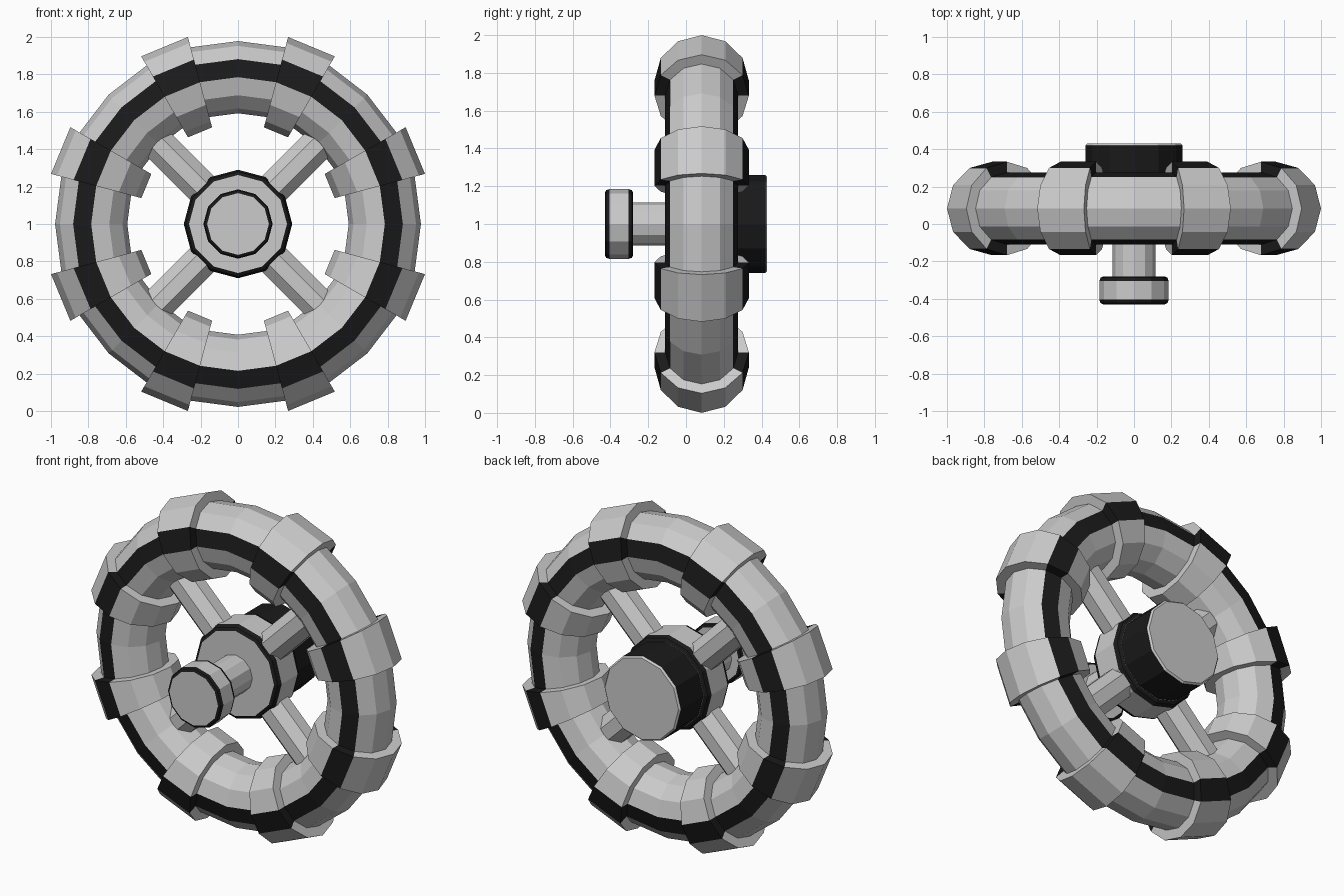
import bpy, bmesh
from math import cos, sin, pi, radians

if "Cube" in bpy.data.objects:
    bpy.data.objects.remove(bpy.data.objects["Cube"])

C = (0.0, 0.083, 1.0)          # wheel centre; the axle runs along y
grey = bpy.data.materials.new("grey")
grey.diffuse_color = (0.8, 0.8, 0.8, 1)
grey.use_nodes = True
grey.node_tree.nodes["Principled BSDF"].inputs["Base Color"].default_value = grey.diffuse_color
black = bpy.data.materials.new("black")
black.diffuse_color = (0.01, 0.01, 0.01, 1)
black.use_nodes = True
black.node_tree.nodes["Principled BSDF"].inputs["Base Color"].default_value = black.diffuse_color


def finish(name, bm):
    bmesh.ops.recalc_face_normals(bm, faces=bm.faces)
    me = bpy.data.meshes.new(name)
    bm.to_mesh(me)
    bm.free()
    me.materials.append(grey)
    me.materials.append(black)
    ob = bpy.data.objects.new(name, me)
    bpy.context.collection.objects.link(ob)
    return ob


def lathe(name, profile, dark=(), sides=12):
    """Turn (y, radius) points round the axle; dark lists the black bands."""
    bm = bmesh.new()
    rings = [[bm.verts.new((r * cos(2 * pi * k / sides), y,
                            C[2] + r * sin(2 * pi * k / sides)))
              for k in range(sides)] for y, r in profile]
    for i in range(len(rings) - 1):
        a, b = rings[i], rings[i + 1]
        for k in range(sides):
            n = (k + 1) % sides
            bm.faces.new((a[k], a[n], b[n], b[k])).material_index = int(i in dark)
    bm.faces.new(rings[0])
    bm.faces.new(rings[-1])
    return finish(name, bm)


def rim():
    """24-step ring with a 12-sided section and eight raised collars."""
    major, thin, thick = 0.785, 0.193, 0.25
    steps = []
    for k in range(24):
        sizes = {0: (thin,), 1: (thin, thick), 2: (thick, thin)}[k % 3]
        steps += [(radians(15 * k), s) for s in sizes]
    bm = bmesh.new()
    rings = []
    for a, s in steps:
        ring = []
        for j in range(12):
            t = pi * j / 6
            r = major + s * cos(t)
            ring.append(bm.verts.new((r * cos(a), C[1] + s * sin(t), C[2] + r * sin(a))))
        rings.append(ring)
    for i, p in enumerate(rings):
        q = rings[(i + 1) % len(rings)]
        for j in range(12):
            n = (j + 1) % 12
            f = bm.faces.new((p[j], p[n], q[n], q[j]))
            f.material_index = int(j in (2, 9))   # black stripe front and back
    return finish("wheel_rim", bm)


def spoke(i):
    """Eight-sided bar from hub to rim on a diagonal."""
    a = radians(45 + 90 * i)
    bm = bmesh.new()
    ends = []
    for d in (0.2, 0.68):
        ring = []
        for k in range(8):
            t = pi * (k + 0.5) / 4
            u, v = 0.098 * cos(t), 0.098 * sin(t)
            ring.append(bm.verts.new((d * cos(a) - u * sin(a), C[1] + v,
                                      C[2] + d * sin(a) + u * cos(a))))
        ends.append(ring)
    for k in range(8):
        n = (k + 1) % 8
        bm.faces.new((ends[0][k], ends[0][n], ends[1][n], ends[1][k]))
    for ring in ends:
        bm.faces.new(ring)
    return finish(f"spoke_{i + 1}", bm)


rim()
for i in range(4):
    spoke(i)

# Hub with black chamfers
lathe("hub", [(-0.025, 0.262), (-0.015, 0.28), (0.01, 0.29), (0.165, 0.29),
              (0.19, 0.28), (0.2, 0.262)], dark=(0, 1, 3, 4))
# Black boss behind the hub, grey end face
lathe("rear_boss", [(0.19, 0.26), (0.42, 0.26), (0.43, 0.25)], dark=(0,))
# Front stem and handle knob
lathe("stem", [(-0.3, 0.115), (0.0, 0.115)])
lathe("front_knob", [(-0.43, 0.165), (-0.423, 0.179), (-0.405, 0.185), (-0.305, 0.185),
                     (-0.287, 0.179), (-0.28, 0.165)], dark=(0, 1, 3, 4))
